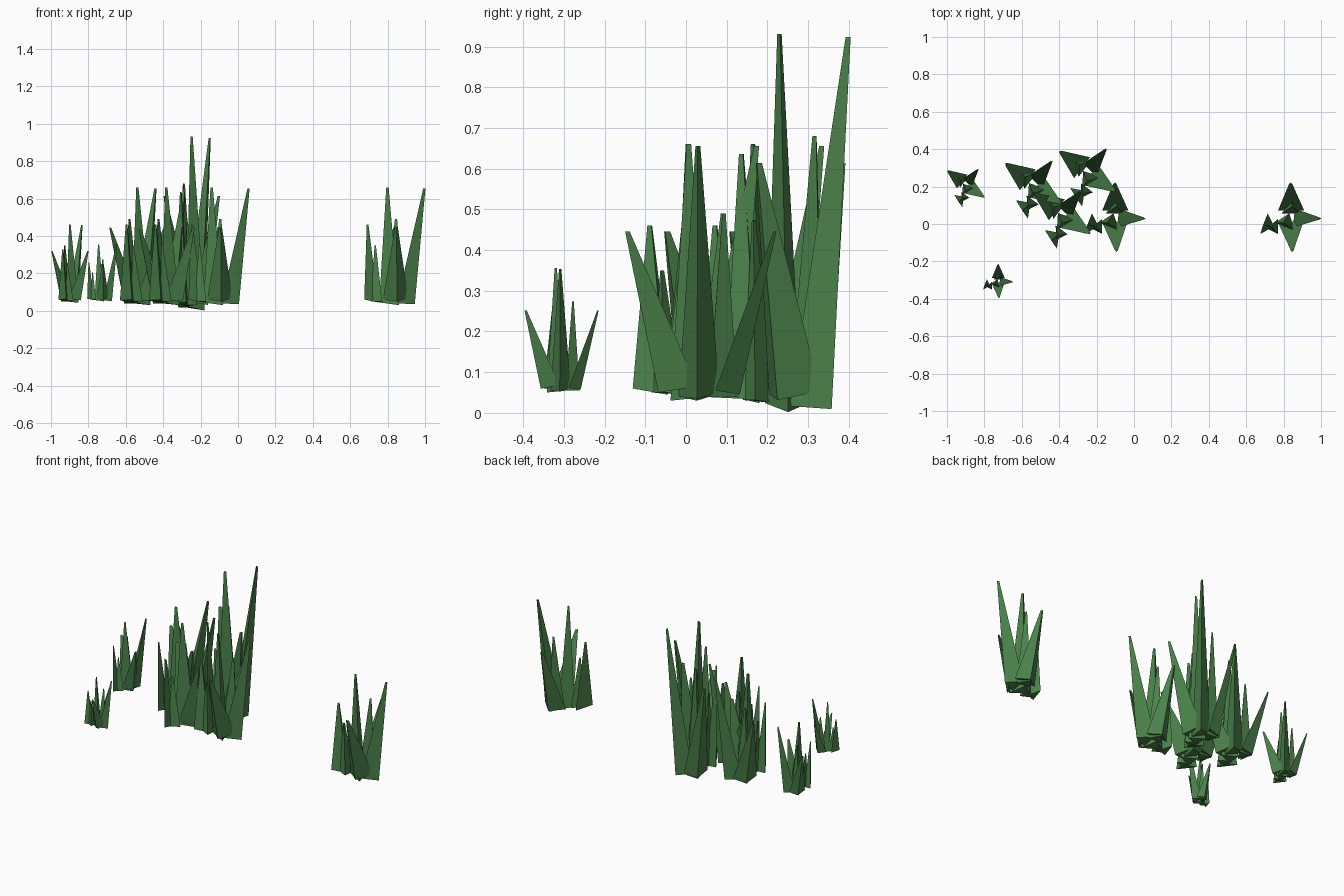
import bpy
from math import sin, cos, radians

if "Cube" in bpy.data.objects:
    bpy.data.objects.remove(bpy.data.objects["Cube"])

mat = bpy.data.materials.new("grass_green")
mat.diffuse_color = (0.07, 0.22, 0.07, 1)
mat.use_nodes = True
mat.node_tree.nodes["Principled BSDF"].inputs["Base Color"].default_value = mat.diffuse_color

# one tuft: (tip xyz, base corners xyz) relative to the foot of the central blade
BLADES = [
    ((0, 0, .63), [(-.045, 0, .015), (.06, -.045, 0), (.03, .05, .01)]),
    ((.195, .022, .625), [(.145, .02, .005), (.06, .075, .02), (.05, -.025, .01)]),
    ((-.107, -.012, .43), [(-.125, -.06, .03), (-.05, -.02, .015), (-.085, .05, .025)]),
    ((.045, .085, .46), [(-.01, .05, .02), (.09, .05, .01), (.045, .12, .01)]),
    ((.047, -.15, .415), [(-.025, -.01, .03), (.11, .02, .035), (.05, -.075, .02)]),
    ((.038, .21, .415), [(-.03, .065, .025), (.11, .065, .025), (.05, .125, .015)]),
    ((-.065, -.02, .32), [(-.09, -.03, .02), (-.03, -.06, .02), (-.03, .02, .015)]),
]


def tuft(name, x, y, z, angle, s, sz):
    c, n = cos(radians(angle)), sin(radians(angle))
    verts, faces = [], []
    for tip, base in BLADES:
        k = len(verts)
        mid = [sum(p[i] for p in base) / 3 for i in range(3)]
        # three base corners, then the tiny cut-off tip
        top = [(tip[0] + (p[0] - mid[0]) * .12, tip[1] + (p[1] - mid[1]) * .12, tip[2])
               for p in base]
        for px, py, pz in base + top:
            verts.append((x + s * (c * px - n * py), y + s * (n * px + c * py), z + sz * pz))
        # orient outward according to the winding of the base
        a, b, d = base
        ccw = (b[0] - a[0]) * (d[1] - a[1]) - (b[1] - a[1]) * (d[0] - a[0]) > 0
        new = [(0, 2, 1), (3, 4, 5), (0, 1, 4, 3), (1, 2, 5, 4), (2, 0, 3, 5)]
        for f in new:
            f = [k + i for i in f]
            faces.append(f if ccw else f[::-1])
    me = bpy.data.meshes.new(name)
    me.from_pydata(verts, [], faces)
    me.materials.append(mat)
    bpy.context.collection.objects.link(bpy.data.objects.new(name, me))


# scattered copies, turned and scaled
tuft("grass_tuft_far_right", .80, .007, .03, 0, 1, 1)
tuft("grass_tuft_centre", -.14, .007, .03, 0, 1, 1)
tuft("grass_tuft_small_front", -.745, -.320, .05, 0, .49, .485)
tuft("grass_tuft_left", -.54, .165, .03, 53, 1, 1)
tuft("grass_tuft_middle", -.385, .005, .03, 53, 1, 1)
tuft("grass_tuft_tall", -.25, .23, .002, 53, 1, 1.475)
tuft("grass_tuft_far_left", -.90, .18, .043, 53, .66, .665)
